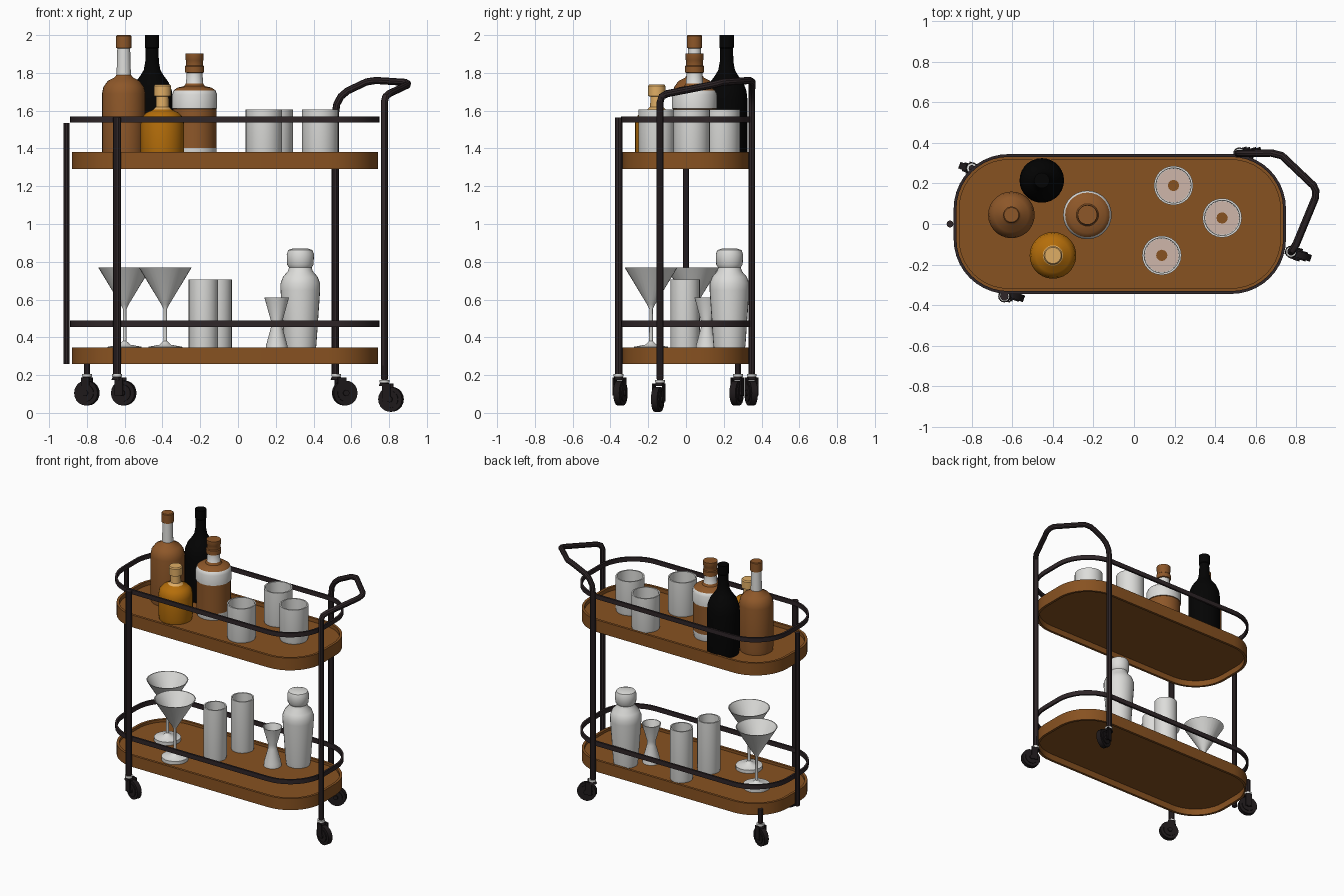
import bpy, bmesh, math
from mathutils import Vector, Matrix

cube = bpy.data.objects.get("Cube")
if cube:
    bpy.data.objects.remove(cube, do_unlink=True)


def material(name, r, g, b):
    m = bpy.data.materials.new(name)
    m.use_nodes = True
    m.diffuse_color = (r, g, b, 1)
    bsdf = next(n for n in m.node_tree.nodes if n.type == 'BSDF_PRINCIPLED')
    bsdf.inputs["Base Color"].default_value = (r, g, b, 1)
    return m


WOOD = material("walnut wood", .245, .084, .015)
BROWN = material("brown spirit", .27, .096, .022)
AMBER = material("amber spirit", .46, .155, .003)
CORK = material("pale cork", .74, .42, .13)
WHITE = material("pale glass", .72, .72, .70)
TINT = material("tinted glass floor", .62, .47, .40)
FRAME = material("dark bronze frame", .028, .019, .021)
BLACK = material("black glass", .001, .001, .001)
RUBBER = material("caster rubber", .013, .010, .011)


def finish(name, bm, mats):
    bmesh.ops.recalc_face_normals(bm, faces=bm.faces)
    me = bpy.data.meshes.new(name)
    bm.to_mesh(me)
    bm.free()
    ob = bpy.data.objects.new(name, me)
    bpy.context.collection.objects.link(ob)
    for m in mats:
        me.materials.append(m)
    smooth(ob)


def smooth(ob):
    bpy.ops.object.select_all(action='DESELECT')
    ob.select_set(True)
    bpy.context.view_layer.objects.active = ob
    bpy.ops.object.shade_smooth_by_angle(angle=math.radians(35))


def bridge(bm, a, b):
    n = len(a)
    for i in range(n):
        bm.faces.new((a[i], a[(i + 1) % n], b[(i + 1) % n], b[i]))


def lathe(name, x, y, profile, mats, bands=(), sides=28):
    """Spin (radius, z) points; each band (z, index) colours faces above z."""
    bm = bmesh.new()
    rings = []
    for r, z in profile:
        rings.append([bm.verts.new((x + r * math.cos(t), y + r * math.sin(t), z))
                      for t in (math.tau * i / sides for i in range(sides))])
    for a, b in zip(rings, rings[1:]):
        bridge(bm, a, b)
    bm.faces.new(rings[0])
    bm.faces.new(rings[-1])
    for f in bm.faces:
        h = f.calc_center_median().z
        for z, index in bands:
            if h > z:
                f.material_index = index
    finish(name, bm, mats)


def outline(bm, inset, z, radius=.26, steps=10):
    """Rounded rectangle loop of the tray, shrunk by inset."""
    x0, x1, yh, r = -.88 + inset, .74 - inset, .335 - inset, radius - inset
    pts = []
    for k, (cx, cy) in enumerate(((x1 - r, yh - r), (x0 + r, yh - r),
                                  (x0 + r, r - yh), (x1 - r, r - yh))):
        for i in range(steps + 1):
            t = math.pi / 2 * (k + i / steps)
            pts.append(bm.verts.new((cx + r * math.cos(t), cy + r * math.sin(t), z)))
    return pts


def tray(name, z0, z1, floor):
    """Rimmed tray, hollow above and below its floor board."""
    bm = bmesh.new()
    section = ((.018, floor - .02), (.018, z0), (0, z0), (0, z1), (.018, z1), (.018, floor))
    loops = [outline(bm, i, z) for i, z in section]
    for a, b in zip(loops, loops[1:]):
        bridge(bm, a, b)
    bm.faces.new(loops[0])
    bm.faces.new(loops[-1])
    finish(name, bm, [WOOD])


def rail(name, z0, z1):
    bm = bmesh.new()
    loops = [outline(bm, i, z) for i, z in ((-.01, z0), (-.01, z1), (.004, z1), (.004, z0))]
    for a, b in zip(loops, loops[1:] + loops[:1]):
        bridge(bm, a, b)
    finish(name, bm, [FRAME])


def tube(name, points, radius):
    cu = bpy.data.curves.new(name, 'CURVE')
    cu.dimensions = '3D'
    cu.bevel_depth = radius
    cu.bevel_resolution = 3
    cu.use_fill_caps = True
    sp = cu.splines.new('POLY')
    sp.points.add(len(points) - 1)
    for p, co in zip(sp.points, points):
        p.co = (*co, 1)
    cu.materials.append(FRAME)
    ob = bpy.data.objects.new(name, cu)
    bpy.context.collection.objects.link(ob)
    bpy.ops.object.select_all(action='DESELECT')
    ob.select_set(True)
    bpy.context.view_layer.objects.active = ob
    bpy.ops.object.convert(target='MESH')
    smooth(bpy.context.object)


def caster(name, x, y, z, px, py, top, turn):
    """Wheel at (x, y, z) hung below a stem at (px, py)."""
    bm = bmesh.new()
    spin = Matrix.Rotation(turn, 4, 'Z')
    at = Matrix.Translation((x, y, z)) @ spin @ Matrix.Rotation(math.pi / 2, 4, 'X')
    for r, depth in ((.066, .034), (.045, .046), (.016, .064)):
        bmesh.ops.create_cone(bm, cap_ends=True, segments=20, radius1=r, radius2=r,
                              depth=depth, matrix=at)
    # fork cheeks and crown
    for side in (-1, 1):
        mid = Vector(((x + px) / 2, (y + py) / 2, z + .035)) + spin @ Vector((0, side * .027, 0))
        bmesh.ops.create_cube(bm, size=1, matrix=Matrix.Translation(mid)
                              @ spin @ Matrix.Diagonal((.045, .008, .095, 1)))
    bmesh.ops.create_cone(bm, cap_ends=True, segments=16, radius1=.03, radius2=.022, depth=.02,
                          matrix=Matrix.Translation((px, py, z + .08)))
    finish(name, bm, [RUBBER])
    lathe(name + "_collar", px, py, ((.026, z + .088), (.026, z + .102)), [WHITE], sides=16)
    tube(name + "_stem", ((px, py, z + .095), (px, py, top)), .016)


# Trays and guard rails
U, L = 1.352, .326
tray("lower_tray", .26, .345, L)
tray("upper_tray", 1.29, 1.38, U)
rail("lower_rail", .455, .488)
rail("upper_rail", 1.538, 1.57)

# Posts and the push handle
tube("end_post", ((-.908, 0, .26), (-.908, 0, 1.535)), .017)
tube("front_post", ((-.64, -.357, .19), (-.64, -.357, 1.565)), .021)
tube("handle_frame", (
    (.515, .348, .2), (.515, .348, 1.58), (.523, .348, 1.635), (.545, .348, 1.675),
    (.58, .348, 1.705), (.68, .35, 1.752), (.73, .337, 1.76), (.885, .19, 1.75),
    (.897, .165, 1.743), (.895, .13, 1.735), (.80, -.10, 1.69), (.782, -.128, 1.675),
    (.775, -.137, 1.645), (.775, -.137, .18)), .019)

# Casters
caster("front_caster", -.605, -.347, .105, -.64, -.357, .22, -.35)
caster("corner_caster", -.80, .268, .105, -.80, .275, .31, -.35)
caster("back_caster", .565, .345, .105, .52, .348, .22, .3)
caster("handle_caster", .81, -.15, .072, .775, -.137, .2, -.3)

# Bottles on the upper tray
lathe("tall_bottle", -.605, .045, (
    (.112, U), (.115, 1.38), (.115, 1.69), (.108, 1.725), (.085, 1.757), (.05, 1.775), (.038, 1.79),
    (.034, 1.93), (.041, 1.932), (.041, 1.995), (.036, 2.0)), [BROWN, WHITE], ((1.79, 1), (1.931, 0)))
lathe("black_bottle", -.455, .215, (
    (.105, U), (.11, 1.38), (.11, 1.66), (.105, 1.705), (.088, 1.75), (.062, 1.785), (.044, 1.815),
    (.036, 1.86), (.034, 1.93), (.038, 1.935), (.038, 2.0)), [BLACK])
lathe("amber_bottle", -.40, -.155, (
    (.11, U), (.115, 1.38), (.115, 1.53), (.108, 1.565), (.085, 1.59), (.05, 1.605), (.035, 1.62),
    (.033, 1.675), (.046, 1.677), (.046, 1.73), (.04, 1.738)), [AMBER, CORK], ((1.61, 1),))
lathe("collared_bottle", -.23, .045, (
    (.11, U), (.115, 1.38), (.115, 1.402), (.115, 1.61), (.12, 1.612), (.12, 1.685), (.11, 1.708),
    (.09, 1.722), (.055, 1.73), (.045, 1.745), (.042, 1.80), (.05, 1.803), (.05, 1.835),
    (.045, 1.84), (.045, 1.865), (.048, 1.87), (.048, 1.902)), [WHITE, BROWN],
    ((1.402, 1), (1.611, 0), (1.70, 1), (1.74, 0), (1.801, 1)))


def tumbler(name, x, y, r, z0, z1):
    lathe(name, x, y, ((r * .96, z0), (r, z0 + .015), (r, z1), (r - .01, z1),
                       (r - .012, z0 + .03)), [WHITE], sides=24)
    # tinted base with the wood showing through its middle
    lathe(name + "_base", x, y, ((r - .014, z0 + .028), (r - .014, z0 + .034)), [TINT], sides=24)
    lathe(name + "_base_spot", x, y, ((.028, z0 + .03), (.028, z0 + .037)), [WOOD], sides=12)


# Drinking glasses
for n, (x, y) in enumerate(((.137, -.155), (.195, .19), (.435, .03))):
    tumbler("short_glass_%d" % (n + 1), x, y, .097, U, 1.605)
for n, (x, y) in enumerate(((-.183, -.005), (-.11, .21))):
    tumbler("tall_glass_%d" % (n + 1), x, y, .078, L, .705)
for n, (x, y) in enumerate(((-.60, .035), (-.385, -.185))):
    lathe("stemmed_glass_%d" % (n + 1), x, y, (
        (.09, L), (.09, .35), (.03, .361), (.01, .38), (.009, .55), (.022, .575),
        (.14, .77), (.134, .77), (.015, .58)), [WHITE])

# Bar tools
lathe("jigger", .205, .11, ((.06, L), (.057, .355), (.03, .455), (.03, .485), (.065, .61),
                            (.059, .61), (.02, .50)), [WHITE])
lathe("shaker", .33, .23, (
    (.08, L), (.085, .36), (.105, .65), (.105, .685), (.092, .72), (.066, .75), (.06, .77),
    (.07, .785), (.072, .84), (.064, .862), (.04, .87)), [WHITE])
